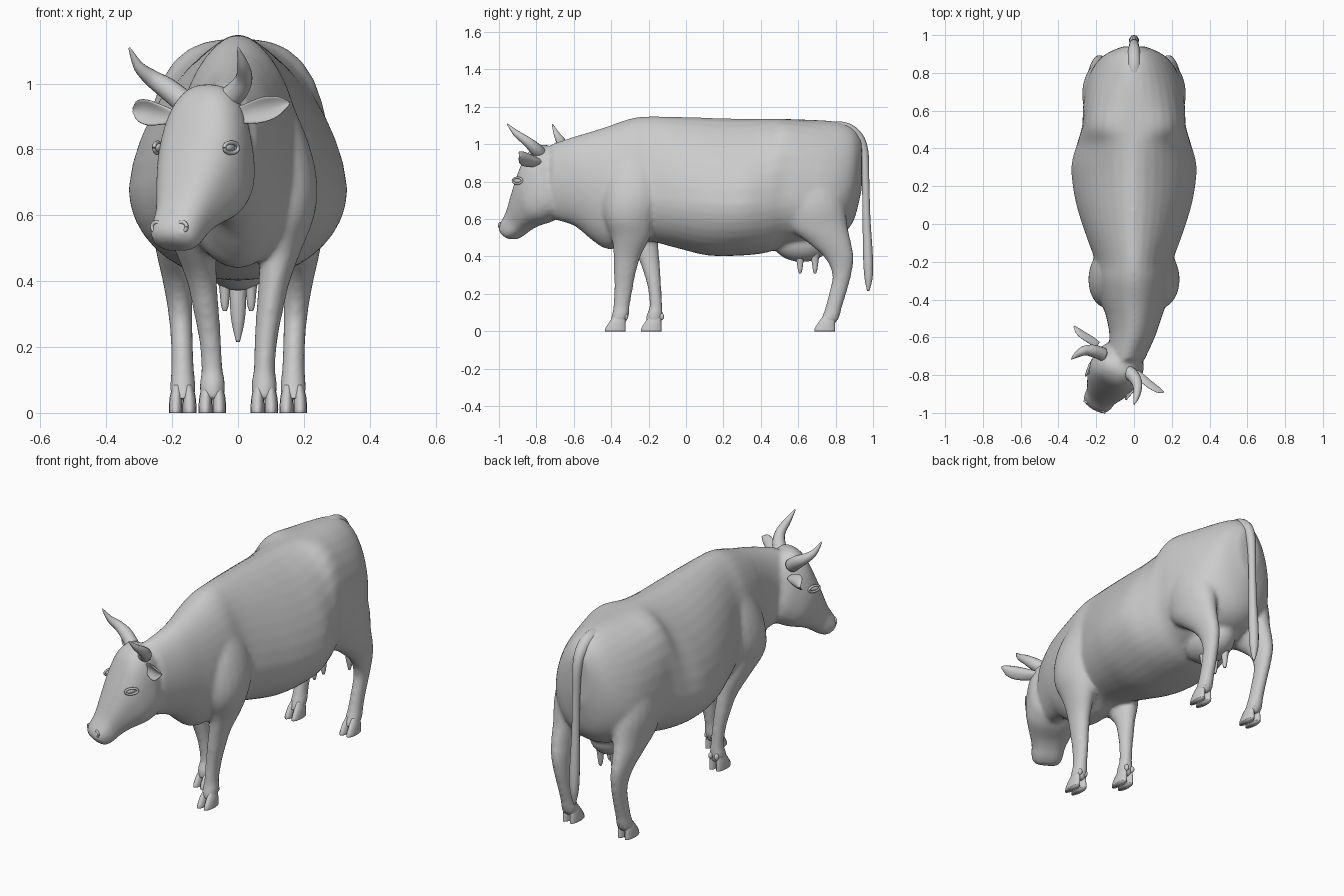
import bpy, bmesh
from math import sin, cos, pi
from mathutils import Vector as V, Matrix


def smooth(rows, k=4):
    """Catmull-Rom interpolation of equal-length tuples."""
    out, n = [], len(rows)
    for i in range(n - 1):
        quads = list(zip(rows[max(i - 1, 0)], rows[i], rows[i + 1], rows[min(i + 2, n - 1)]))
        for j in range(k):
            t = j / k
            out.append([0.5 * (2 * b + (c - a) * t + (2 * a - 5 * b + 4 * c - d) * t * t
                               + (3 * b - a - 3 * c + d) * t ** 3) for a, b, c, d in quads])
    return out + [list(rows[-1])]


def loft(bm, rings):
    """Closed skin through a list of point rings."""
    vs = [[bm.verts.new(p) for p in r] for r in rings]
    n = len(vs[0])
    for a, b in zip(vs, vs[1:]):
        for i in range(n):
            bm.faces.new((a[i], a[(i + 1) % n], b[(i + 1) % n], b[i]))
    bm.faces.new(vs[0])
    bm.faces.new(vs[-1])


def angles(n):
    return [2 * pi * i / n for i in range(n)]


def oval(a, p):
    """Point on a unit superellipse of power p."""
    r = (abs(cos(a)) ** p + abs(sin(a)) ** p) ** (-1 / p)
    return r * cos(a), r * sin(a)


def ball(bm, c, r, rot=Matrix()):
    m = Matrix.Translation(c) @ rot @ Matrix.Diagonal((*r, 1))
    bmesh.ops.create_uvsphere(bm, u_segments=20, v_segments=12, radius=1, matrix=m)


def column(bm, rows, n=20):
    """Stack of horizontal ellipses: z, x, y, rx, ry."""
    loft(bm, [[V((x + rx * cos(a), y + ry * sin(a), z)) for a in angles(n)]
              for z, x, y, rx, ry in smooth(rows)])


def tube(bm, rows, n=14):
    """Round tube along a path: x, y, z, r."""
    rows = smooth(rows, 5)
    pts = [V(r[:3]) for r in rows]
    rings = []
    for i, p in enumerate(pts):
        t = pts[min(i + 1, len(pts) - 1)] - pts[max(i - 1, 0)]
        side = t.cross(V((0.37, -0.6, -0.2)) if abs(t.x) > 1e-4 else V((1, 0, 0))).normalized()
        up = t.cross(side).normalized()
        rings.append([p + (side * cos(a) + up * sin(a)) * rows[i][3] for a in angles(n)])
    loft(bm, rings)


def finish(name, bm):
    bmesh.ops.recalc_face_normals(bm, faces=bm.faces[:])
    for f in bm.faces:
        f.smooth = True
    me = bpy.data.meshes.new(name)
    bm.to_mesh(me)
    bm.free()
    ob = bpy.data.objects.new(name, me)
    bpy.context.collection.objects.link(ob)
    return ob


# Head frame: the head is turned to the side
POLL, FWD, LAT = V((-0.065, -0.72, 0)), V((-0.5, -0.866, 0)), V((0.866, -0.5, 0))
YAW = Matrix.Rotation(-pi / 6, 4, 'Z')


def head_pt(f, z, s=0):
    return POLL + FWD * f + LAT * s + V((0, 0, z))


# Torso and neck: y, x, half width, widest z, top z, bottom z, squareness of the top
body = bmesh.new()
torso = [(.94, 0, .06, .90, 1.02, .76, 2), (.90, 0, .15, .82, 1.08, .6, 1.9),
         (.84, 0, .21, .75, 1.113, .52, 1.9), (.75, 0, .252, .72, 1.127, .48, 2),
         (.62, 0, .27, .72, 1.132, .46, 2.4), (.52, 0, .274, .71, 1.135, .45, 2.8),
         (.43, 0, .3, .69, 1.137, .42, 1.95), (.3, 0, .332, .68, 1.138, .405, 1.6),
         (.12, 0, .31, .68, 1.143, .405, 1.6), (-.05, 0, .258, .7, 1.147, .445, 1.7),
         (-.2, 0, .205, .72, 1.15, .48, 1.8), (-.3, 0, .195, .74, 1.137, .455, 1.9),
         (-.42, 0, .17, .74, 1.095, .44, 2), (-.5, 0, .145, .77, 1.07, .485, 2),
         (-.6, -.01, .12, .8, 1.04, .565, 2), (-.72, -.045, .1, .8, 1.0, .6, 2)]
rings = []
for y, x, w, zw, zt, zb, p in smooth(torso):
    pts = [oval(a, p if a < pi else 2) for a in angles(36)]
    rings.append([V((x + w * c, y, zw + s * (zt - zw if s > 0 else zw - zb))) for c, s in pts])
loft(body, rings)

# Head: top (forward, z), bottom (forward, z), half width
head = [(-.03, .96, -.07, .70, .085), (.05, 1.0, -.06, .63, .127), (.12, .96, -.02, .60, .142),
        (.17, .86, .03, .58, .142), (.215, .75, .10, .56, .117), (.26, .64, .15, .535, .09),
        (.297, .58, .19, .508, .084), (.305, .545, .23, .49, .07), (.292, .52, .255, .495, .04)]
rings = []
for f1, z1, f2, z2, w in smooth(head):
    top, bot = head_pt(f1, z1), head_pt(f2, z2)
    c, h = (top + bot) / 2, (top - bot) / 2
    rings.append([c + h * s + LAT * w * k * (.97 - .03 * s)
                  for k, s in (oval(a, 2.6) for a in angles(28))])
loft(body, rings)

# Legs: z, x, y, rx, ry
hind = [(.95, .10, .69, .07, .1), (.82, .145, .68, .1, .145), (.68, .17, .685, .105, .165),
        (.56, .182, .705, .08, .16), (.47, .187, .77, .058, .115), (.39, .182, .82, .045, .077),
        (.3, .175, .833, .037, .051), (.2, .17, .81, .034, .047), (.12, .168, .787, .036, .045),
        (.08, .168, .775, .04, .048), (.04, .168, .755, .036, .045)]
shoulder = [(.95, .09, -.27, .07, .1), (.82, .12, -.28, .095, .15), (.7, .138, -.29, .103, .155),
            (.6, .143, -.3, .09, .135)]
fore_ahead = [(.5, .13, -.295, .065, .103), (.4, .11, -.315, .048, .073), (.3, .095, -.328, .04, .058),
              (.22, .085, -.335, .035, .05), (.13, .08, -.345, .033, .044), (.09, .08, -.35, .04, .047),
              (.04, .08, -.365, .036, .042)]
fore_back = [(.5, .13, -.25, .065, .1), (.4, .11, -.203, .046, .06), (.3, .095, -.179, .039, .044),
             (.22, .085, -.167, .034, .036), (.13, .078, -.161, .033, .035), (.09, .078, -.167, .04, .044),
             (.04, .078, -.175, .036, .042)]
for s, fore in ((1, fore_ahead), (-1, fore_back)):
    for leg in (hind, shoulder + fore):
        column(body, [(z, s * x, y, rx, ry) for z, x, y, rx, ry in leg])

# Udder
ball(body, (0, .62, .48), (.11, .16, .11))

# Fuse everything into one skin
cow = finish("body", body)
rm = cow.modifiers.new("fuse", 'REMESH')
rm.mode, rm.voxel_size, rm.use_smooth_shade = 'VOXEL', .011, True
sm = cow.modifiers.new("soften", 'SMOOTH')
sm.factor, sm.iterations = .5, 10

# Cloven hooves and dewclaws
bm = bmesh.new()
for fx, fy in ((.168, .75), (-.168, .75), (.08, -.37), (-.078, -.178)):
    for s in (-1, 1):
        x = fx + s * .021
        column(bm, [(.085, x - s * .004, fy + .015, .013, .03), (.05, x - s * .001, fy + .003, .019, .044),
                    (.015, x, fy - .007, .021, .056), (0, x, fy - .008, .021, .057)], 14)
        ball(bm, (fx + s * .018, fy + .047, .078), (.012, .014, .018))
finish("hooves", bm)

# Teats
bm = bmesh.new()
for x in (-.04, .04):
    for y in (.61, .69):
        column(bm, [(.43, x, y, .03, .03), (.385, x, y, .018, .02), (.33, x, y, .012, .012),
                    (.31, x, y, .006, .006)], 12)
finish("teats", bm)

# Tail
bm = bmesh.new()
tube(bm, [(0, y, z, r) for y, z, r in (
    (.7, 1.07, .03), (.83, 1.085, .036), (.91, 1.045, .032), (.95, .96, .025), (.96, .8, .02),
    (.965, .6, .021), (.973, .4, .026), (.976, .29, .022), (.974, .215, .006))])
finish("tail", bm)

# Horns
bm = bmesh.new()
tube(bm, [(-.045, -.775, .945, .036), (-.005, -.805, .975, .034), (.018, -.85, 1.015, .026),
          (.014, -.91, 1.06, .017), (0, -.955, 1.108, .003)])
tube(bm, [(-.165, -.69, .945, .036), (-.215, -.672, .985, .033), (-.26, -.67, 1.015, .026),
          (-.3, -.69, 1.05, .017), (-.33, -.715, 1.108, .003)])
finish("horns", bm)

# Ears: cupped leaves, hollow side facing forward
bm = bmesh.new()
for path in ([(-.02, -.77, .9), (.03, -.8, .908), (.085, -.84, .92), (.13, -.872, .93), (.157, -.89, .94)],
             [(-.19, -.64, .9), (-.22, -.615, .905), (-.26, -.585, .912), (-.295, -.56, .918), (-.318, -.54, .92)]):
    shape = [(.02, .018), (.03, .018), (.039, .013), (.031, .01), (.006, .003)]
    rows = smooth([p + q for p, q in zip(path, shape)])
    loft(bm, [[V((x, y, z)) + V((0, 0, h * cos(a))) + FWD * (t * sin(a) + .7 * h * cos(a) ** 2)
               for a in angles(18)] for x, y, z, h, t in rows])
finish("ears", bm)

# Eyes with lids, and nostrils
bm = bmesh.new()
turn = [pi * i / 6 for i in range(13)]
for s in (-1, 1):
    c = head_pt(.135, .805, s * .123)
    ball(bm, c, (.012, .026, .013), YAW)
    tube(bm, [(*(c + LAT * s * (.006 - .006 * cos(a)) + FWD * .032 * cos(a) + V((0, 0, .016 * sin(a)))), .006)
              for a in turn], 8)
    c = head_pt(.287, .565, s * .045)
    tube(bm, [(*(c + LAT * .016 * cos(a) + V((0, 0, .014 * sin(a)))), .006) for a in turn], 8)
finish("eyes_and_nostrils", bm)
